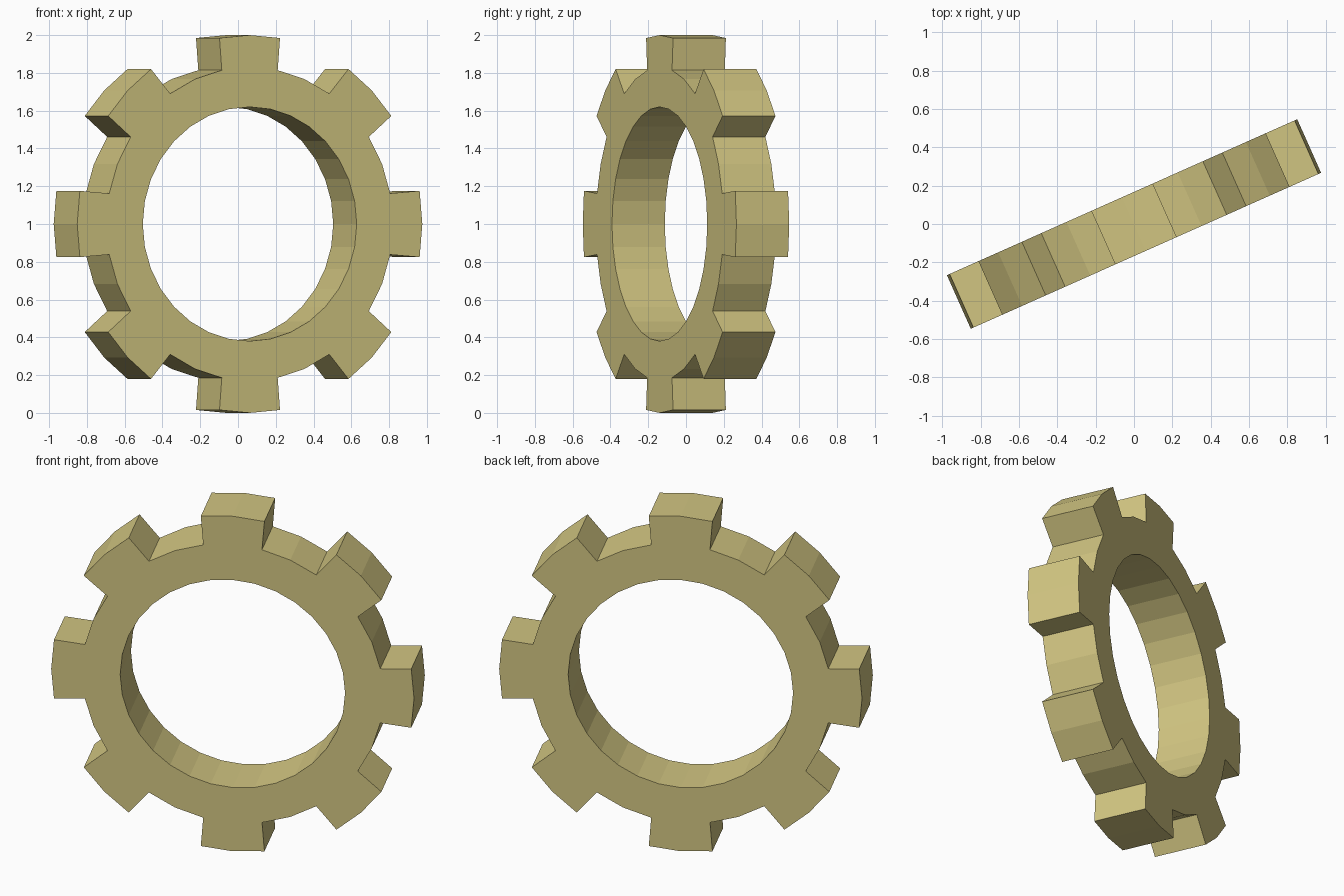
import bpy, bmesh
from math import sin, cos, radians
from mathutils import Matrix

if "Cube" in bpy.data.objects:
    bpy.data.objects.remove(bpy.data.objects["Cube"])

TEETH = 8
R_HOLE, R_ROOT, R_TIP = 0.62, 0.83, 1.0
HALF_T = 0.153
STEP = 360 / (TEETH * 4)      # 32 segments round the ring
TIP_HALF = 10.1               # half angle of a tooth tip

bm = bmesh.new()


def pt(r, deg, y):
    return bm.verts.new((r * cos(radians(deg)), y, r * sin(radians(deg))))


def solid_quad(corners):
    """Rings of front and back vertices at the same (radius, angle)."""
    return [(pt(r, a, -HALF_T), pt(r, a, HALF_T)) for r, a in corners]


n = TEETH * 4
hole = solid_quad([(R_HOLE, i * STEP) for i in range(n)])
root = solid_quad([(R_ROOT, i * STEP) for i in range(n)])


def caps(a, b, c, d):
    bm.faces.new([v[0] for v in (a, b, c, d)])
    bm.faces.new([v[1] for v in (d, c, b, a)])


def wall(a, b):
    bm.faces.new((a[0], b[0], b[1], a[1]))


# ring body and root surfaces between the teeth
for i in range(n):
    j = (i + 1) % n
    caps(hole[i], root[i], root[j], hole[j])
    wall(hole[i], hole[j])
    if i % 4 in (1, 2):
        wall(root[i], root[j])

# teeth: two ring segments each, slightly flared
for t in range(TEETH):
    c = t * 45
    tip = solid_quad([(R_TIP, c + k * TIP_HALF) for k in (-1, 0, 1)])
    base = [root[(t * 4 + k) % n] for k in (-1, 0, 1)]
    for k in (0, 1):
        caps(base[k], tip[k], tip[k + 1], base[k + 1])
        wall(tip[k], tip[k + 1])
    wall(base[0], tip[0])
    wall(base[2], tip[2])

bmesh.ops.recalc_face_normals(bm, faces=bm.faces)
# stand on the ground, turned about the vertical
bm.transform(Matrix.Translation((0, 0, 1)) @ Matrix.Rotation(radians(24), 4, 'Z'))

mesh = bpy.data.meshes.new("gear_ring")
bm.to_mesh(mesh)
bm.free()
gear = bpy.data.objects.new("gear_ring", mesh)
bpy.context.collection.objects.link(gear)

mat = bpy.data.materials.new("brass")
mat.diffuse_color = (0.64, 0.56, 0.22, 1)
mat.use_nodes = True
mat.node_tree.nodes["Principled BSDF"].inputs["Base Color"].default_value = mat.diffuse_color
mesh.materials.append(mat)
